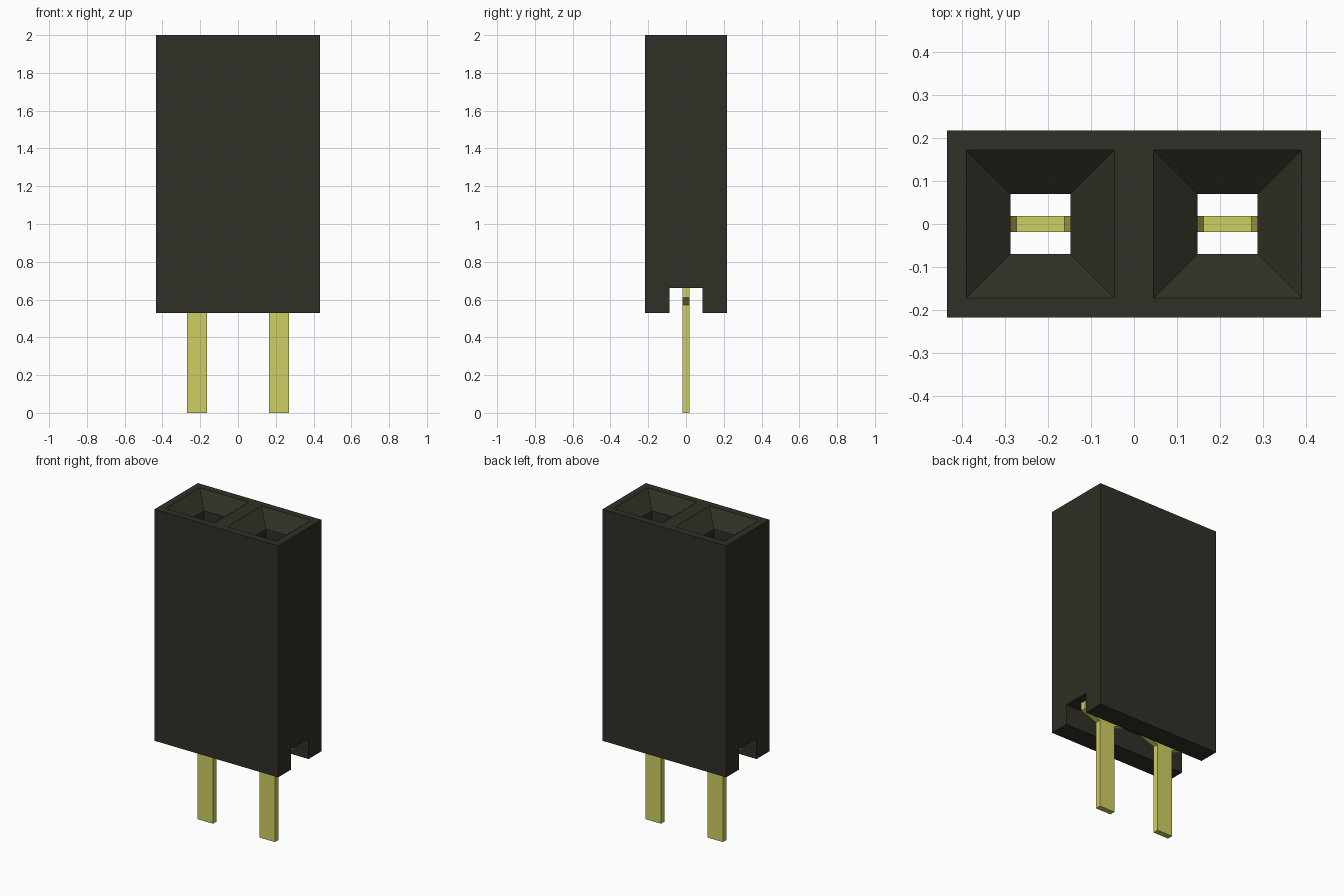
import bpy, bmesh

PITCH = 0.434          # distance between the two contacts
TOP, BASE, SLOT_TOP = 2.0, 0.53, 0.66

old = bpy.data.objects.get("Cube")
if old:
    bpy.data.objects.remove(old, do_unlink=True)


def material(name, color):
    mat = bpy.data.materials.new(name)
    mat.use_nodes = True
    mat.diffuse_color = color
    node = next(n for n in mat.node_tree.nodes if n.type == 'BSDF_PRINCIPLED')
    node.inputs["Base Color"].default_value = color
    return mat


def add_object(name, bm, mat):
    bmesh.ops.recalc_face_normals(bm, faces=bm.faces)
    mesh = bpy.data.meshes.new(name)
    bm.to_mesh(mesh)
    bm.free()
    mesh.materials.append(mat)
    obj = bpy.data.objects.new(name, mesh)
    bpy.context.collection.objects.link(obj)
    return obj


def loft(name, rings, cx, mat):
    """Stack rectangles given as (half width, half depth, height)."""
    bm = bmesh.new()
    loops = [[bm.verts.new((cx + sx * hx, sy * hy, z))
              for sx, sy in ((-1, -1), (1, -1), (1, 1), (-1, 1))]
             for hx, hy, z in rings]
    for a, b in zip(loops, loops[1:]):
        for i in range(4):
            j = (i + 1) % 4
            bm.faces.new((a[i], a[j], b[j], b[i]))
    bm.faces.new(loops[0])
    bm.faces.new(loops[-1])
    return add_object(name, bm, mat)


def plate(name, half_outline, cx, thickness, mat):
    """Mirror a half outline of (x, z) points and give it thickness along y."""
    outline = half_outline + [(-x, z) for x, z in reversed(half_outline)]
    bm = bmesh.new()
    face = bm.faces.new([bm.verts.new((cx + x, -thickness / 2, z)) for x, z in outline])
    moved = bmesh.ops.extrude_face_region(bm, geom=[face])["geom"]
    bmesh.ops.translate(bm, vec=(0, thickness, 0),
                        verts=[v for v in moved if isinstance(v, bmesh.types.BMVert)])
    return add_object(name, bm, mat)


def cut(target, cutters):
    """Subtract the cutters and bake the result."""
    for cutter in cutters:
        mod = target.modifiers.new("cut", 'BOOLEAN')
        mod.operation, mod.solver, mod.object = 'DIFFERENCE', 'EXACT', cutter
    bpy.context.view_layer.update()
    graph = bpy.context.evaluated_depsgraph_get()
    baked = bpy.data.meshes.new_from_object(target.evaluated_get(graph))
    target.modifiers.clear()
    target.data = baked
    for cutter in cutters:
        bpy.data.objects.remove(cutter, do_unlink=True)


black = material("black_plastic", (0.030, 0.029, 0.019, 1))
gold = material("pale_gold", (0.62, 0.62, 0.125, 1))

# Housing block with a slot underneath and two funnel-mouthed sockets
housing = loft("housing", [(0.434, 0.217, BASE), (0.434, 0.217, TOP)], 0, black)
cutters = [loft("slot_cutter", [(0.6, 0.088, 0.4), (0.6, 0.088, SLOT_TOP)], 0, black)]
funnel = [(0.07, 0.07, 0.6), (0.07, 0.07, 1.92), (0.172, 0.172, TOP), (0.172, 0.172, 2.1)]
for side in (-1, 1):
    cutters.append(loft("socket_cutter", funnel, side * PITCH / 2, black))
cut(housing, cutters)

# Flat contacts: narrow leg, tapered shoulder, forked top
half_contact = [(0.054, 0), (0.054, 0.57), (0.165, 0.61), (0.165, 0.95),
                (0.10, 0.95), (0.056, 0.645)]
for side, label in ((1, "left"), (-1, "right")):
    plate(label + "_contact", half_contact, side * PITCH / 2, 0.036, gold)
